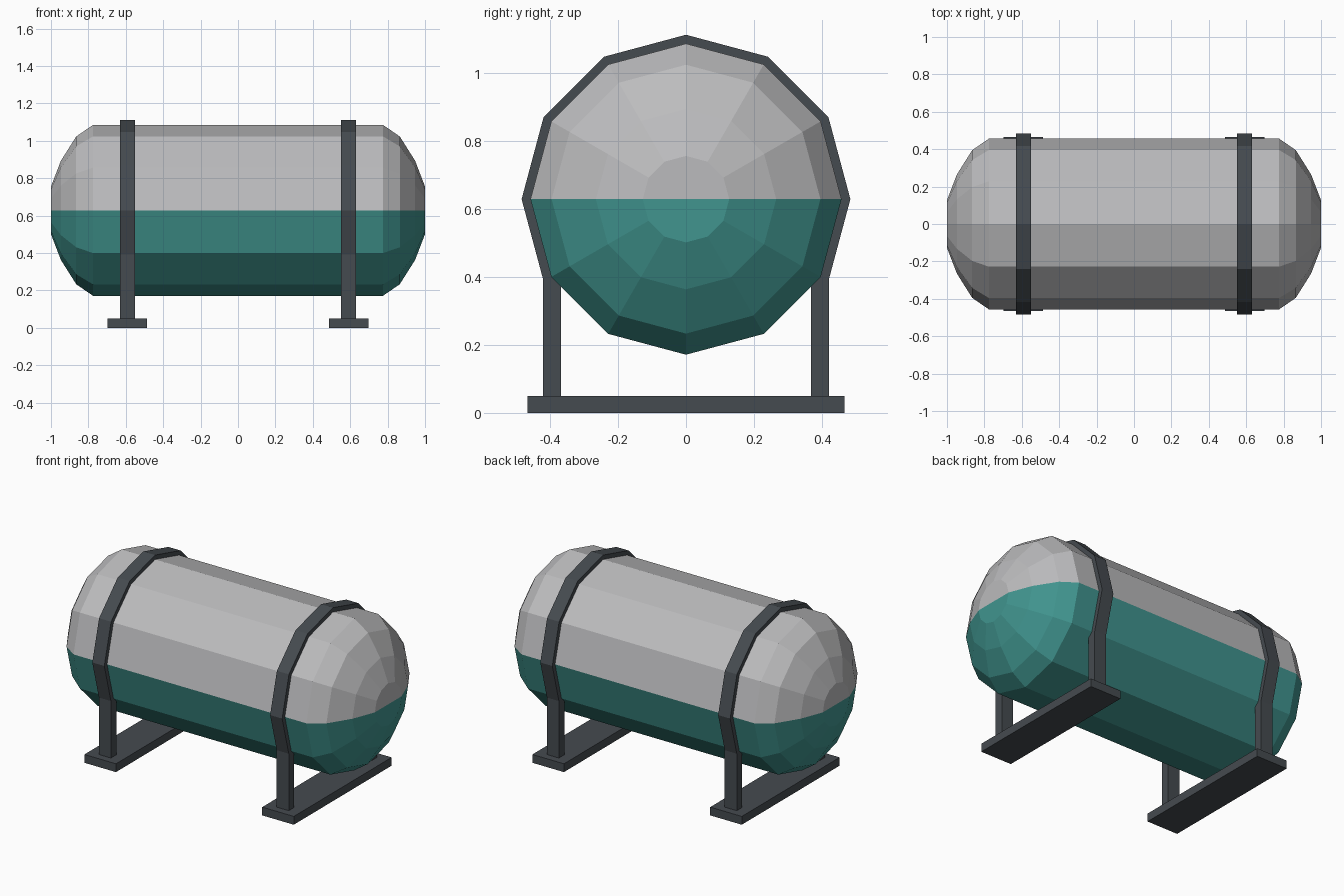
import bpy, bmesh
from math import sin, cos, radians

cube = bpy.data.objects.get("Cube")
if cube:
    bpy.data.objects.remove(cube, do_unlink=True)


def material(name, rgb):
    m = bpy.data.materials.new(name)
    m.use_nodes = True
    m.diffuse_color = (*rgb, 1)
    m.node_tree.nodes["Principled BSDF"].inputs["Base Color"].default_value = (*rgb, 1)
    return m


GREY = material("light grey", (0.50, 0.50, 0.51))
TEAL = material("teal", (0.052, 0.30, 0.275))
DARK = material("dark steel", (0.06, 0.07, 0.08))
AXIS_Z, SIDES, STAND_X = 0.628, 12, 0.592


def finish(bm, name, mats):
    bmesh.ops.recalc_face_normals(bm, faces=bm.faces)
    mesh = bpy.data.meshes.new(name)
    bm.to_mesh(mesh)
    bm.free()
    for m in mats:
        mesh.materials.append(m)
    obj = bpy.data.objects.new(name, mesh)
    bpy.context.collection.objects.link(obj)
    return obj


def polar(x, r, degrees):
    a = radians(degrees)
    return (x, r * cos(a), AXIS_Z + r * sin(a))


def box(name, x, y, z, size):
    bm = bmesh.new()
    bmesh.ops.create_cube(bm, size=1)
    bmesh.ops.scale(bm, vec=size, verts=bm.verts)
    bmesh.ops.translate(bm, vec=(x, y, z), verts=bm.verts)
    return finish(bm, name, [DARK])


# Tank: rings along x, closed with fans, lower half teal
half = [(0.775, 0.457), (0.865, 0.395), (0.947, 0.265), (1.0, 0.127)]
profile = [(-x, r) for x, r in reversed(half)] + half
bm = bmesh.new()
rings = [[bm.verts.new(polar(x, r, 360 * i / SIDES)) for i in range(SIDES)]
         for x, r in profile]
for i in range(SIDES):
    j = (i + 1) % SIDES
    for a, b in zip(rings, rings[1:]):
        bm.faces.new((a[i], a[j], b[j], b[i]))
for ring, x in ((rings[0], -1), (rings[-1], 1)):
    pole = bm.verts.new((x, 0, AXIS_Z))
    for i in range(SIDES):
        bm.faces.new((ring[i], ring[(i + 1) % SIDES], pole))
for f in bm.faces:
    f.material_index = int(f.calc_center_median().z < AXIS_Z)
finish(bm, "tank", [GREY, TEAL])

for side, sx in (("left", 1), ("right", -1)):
    x = sx * STAND_X
    # Strap: open band over the top, ending at the legs
    bm = bmesh.new()
    sections = []
    for deg in range(-30, 211, 30):
        sections.append([bm.verts.new(polar(x + dx, r, deg))
                         for dx, r in ((-0.04, 0.45), (0.04, 0.45),
                                       (0.04, 0.483), (-0.04, 0.483))])
    for a, b in zip(sections, sections[1:]):
        for k in range(4):
            n = (k + 1) % 4
            bm.faces.new((a[k], a[n], b[n], b[k]))
    bm.faces.new(sections[0])
    bm.faces.new(sections[-1])
    finish(bm, side + "_strap", [DARK])
    # Legs and foot bar
    for end, sy in (("front", -1), ("back", 1)):
        box(f"{side}_{end}_leg", x, sy * 0.394, 0.215, (0.08, 0.052, 0.37))
    box(side + "_foot", x, 0, 0.025, (0.21, 0.93, 0.05))
